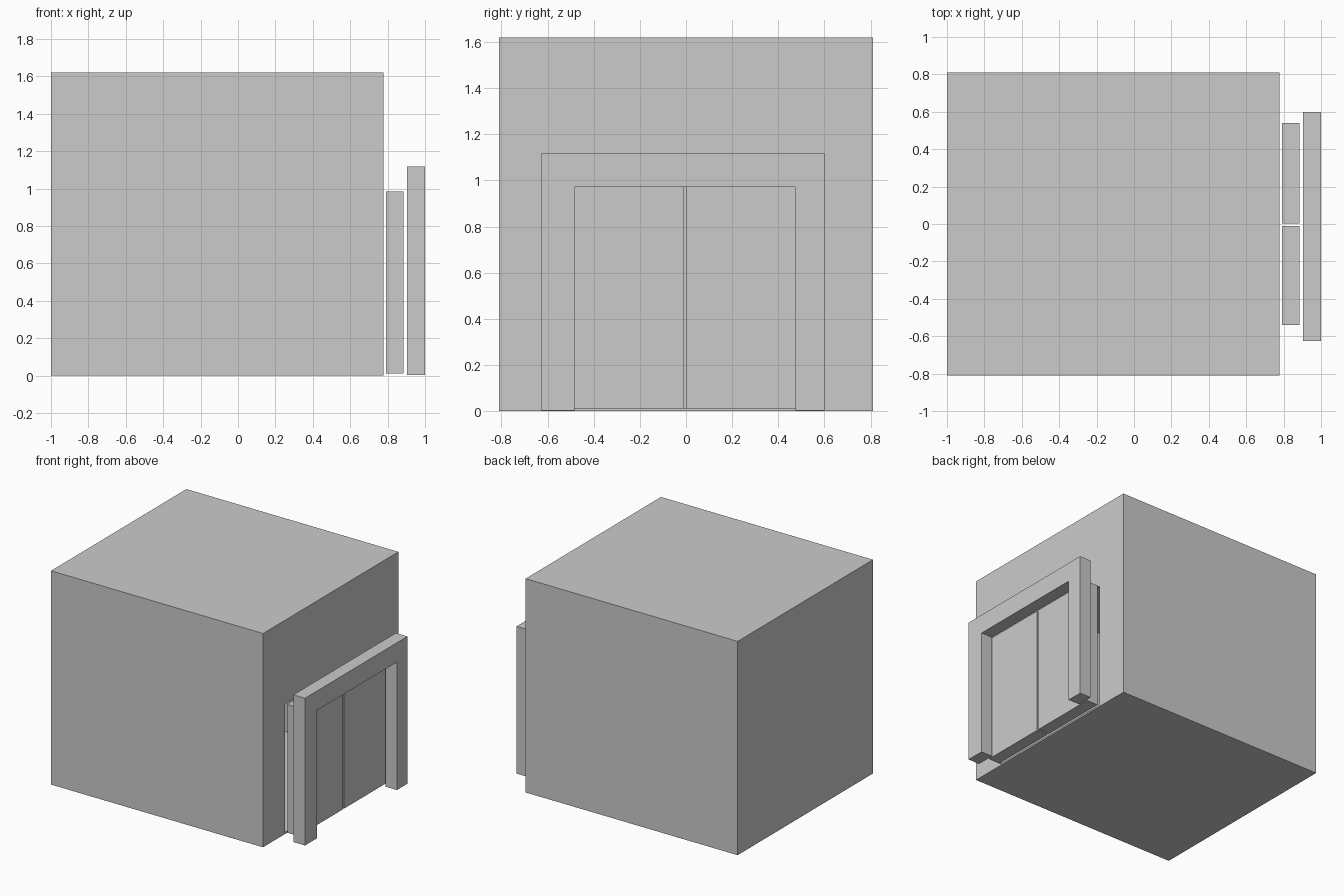
import bpy
import bmesh

if "Cube" in bpy.data.objects:
    bpy.data.objects.remove(bpy.data.objects["Cube"])


def add_object(name, bm):
    bmesh.ops.recalc_face_normals(bm, faces=bm.faces)
    mesh = bpy.data.meshes.new(name)
    bm.to_mesh(mesh)
    bm.free()
    obj = bpy.data.objects.new(name, mesh)
    bpy.context.collection.objects.link(obj)
    return obj


def box(name, lo, hi):
    bm = bmesh.new()
    bmesh.ops.create_cube(bm, size=1)
    for v in bm.verts:
        v.co = [(a + b) / 2 + c * (b - a) for a, b, c in zip(lo, hi, v.co)]
    return add_object(name, bm)


def extrude_yz(name, profile, x0, x1):
    bm = bmesh.new()
    face = bm.faces.new([bm.verts.new((x0, y, z)) for y, z in profile])
    new = bmesh.ops.extrude_face_region(bm, geom=[face], use_keep_orig=True)["geom"]
    for v in new:
        if isinstance(v, bmesh.types.BMVert):
            v.co.x = x1
    return add_object(name, bm)


def cut(target, cutter):
    mod = target.modifiers.new("cut", 'BOOLEAN')
    mod.operation = 'DIFFERENCE'
    mod.solver = 'EXACT'
    mod.object = cutter
    cutter.hide_render = True
    bpy.context.view_layer.objects.active = target
    bpy.ops.object.modifier_apply(modifier=mod.name)
    bpy.data.objects.remove(cutter)


# Cabin: thin-walled hollow box with a doorway behind the doors
T = 0.012
cabin = box("cabin", (-1, -0.81, 0), (0.777, 0.81, 1.62))
cut(cabin, box("cabin_interior_cutter", (-1 + T, -0.81 + T, T), (0.777 - T, 0.81 - T, 1.62 - T)))
cut(cabin, box("doorway_cutter", (0.7, -0.546, T), (0.85, 0.546, 0.982)))

# Sliding doors
for name, y0, y1 in (("left_door", -0.54, -0.01), ("right_door", 0.003, 0.54)):
    box(name, (0.792, y0, 0.011), (0.886, y1, 0.984))

# Outer door frame
extrude_yz("door_frame", [(-0.626, 0.003), (-0.626, 1.119), (0.6, 1.119), (0.6, 0.003),
                          (0.474, 0.003), (0.474, 0.972), (-0.484, 0.972), (-0.484, 0.003)],
           0.903, 1.0)
